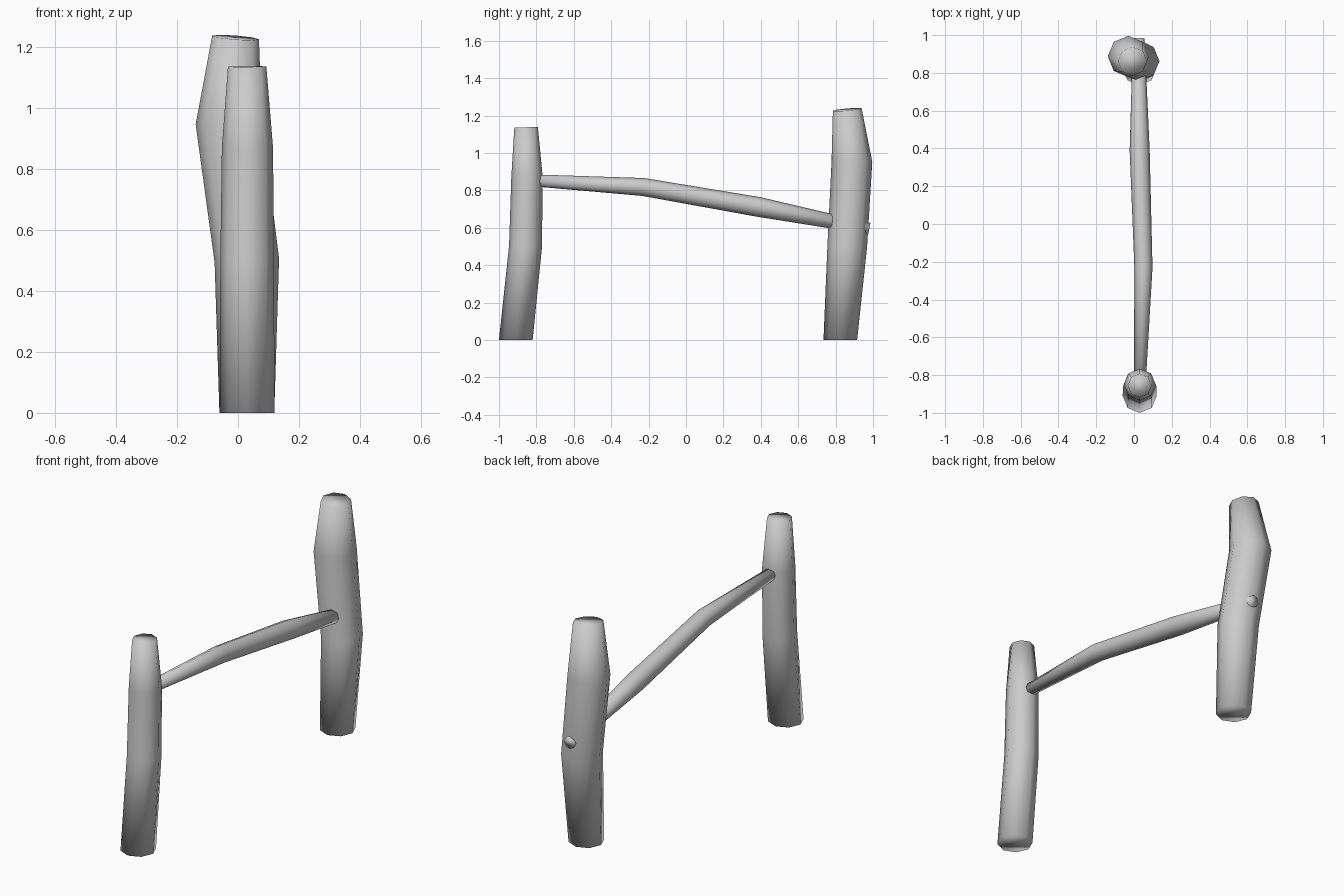
import bpy, bmesh, math
from mathutils import Vector

if "Cube" in bpy.data.objects:
    bpy.data.objects.remove(bpy.data.objects["Cube"])

SIDES = 8


def branch(name, path, up, flat_start=False):
    """Tapered log: octagonal rings (x, y, z, radius) swept along a bent path."""
    pts = [Vector(p[:3]) for p in path]
    bm = bmesh.new()
    rings = []
    for i, p in enumerate(path):
        before = (pts[i] - pts[i - 1]).normalized() if i > 0 else Vector()
        after = (pts[i + 1] - pts[i]).normalized() if i < len(pts) - 1 else Vector()
        t = (before + after).normalized()
        if i == 0 and flat_start:
            t = Vector((0, 0, 1))
        u = (up - t * up.dot(t)).normalized()
        v = t.cross(u)
        rings.append([bm.verts.new(pts[i] + p[3] * (
            u * math.cos(math.tau * k / SIDES) + v * math.sin(math.tau * k / SIDES)))
            for k in range(SIDES)])
    for a, b in zip(rings, rings[1:]):
        for k in range(SIDES):
            n = (k + 1) % SIDES
            bm.faces.new((a[k], a[n], b[n], b[k]))
    bm.faces.new(rings[0][::-1])
    bm.faces.new(rings[-1])
    bmesh.ops.recalc_face_normals(bm, faces=bm.faces)
    for f in bm.faces:
        f.smooth = True
    mesh = bpy.data.meshes.new(name)
    bm.to_mesh(mesh)
    bm.free()
    obj = bpy.data.objects.new(name, mesh)
    bpy.context.collection.objects.link(obj)
    return obj


X = Vector((1, 0, 0))

# Short front post
branch("front_post", [
    (0.03, -0.91, 0.0, 0.09),
    (0.03, -0.858, 0.5, 0.088),
    (0.031, -0.85, 0.87, 0.084),
    (0.03, -0.855, 1.137, 0.063)], X, True)

# Taller, crooked back post
branch("back_post", [
    (0.029, 0.825, 0.0, 0.09),
    (0.029, 0.862, 0.5, 0.106),
    (-0.03, 0.887, 0.95, 0.109),
    (-0.008, 0.862, 1.232, 0.077)], X, True)

# Sagging rail, whose end pokes through the back post
branch("rail", [
    (0.03, -0.88, 0.857, 0.03),
    (0.05, -0.23, 0.818, 0.048),
    (0.03, 0.39, 0.711, 0.053),
    (0.025, 0.98, 0.595, 0.031)], X)
